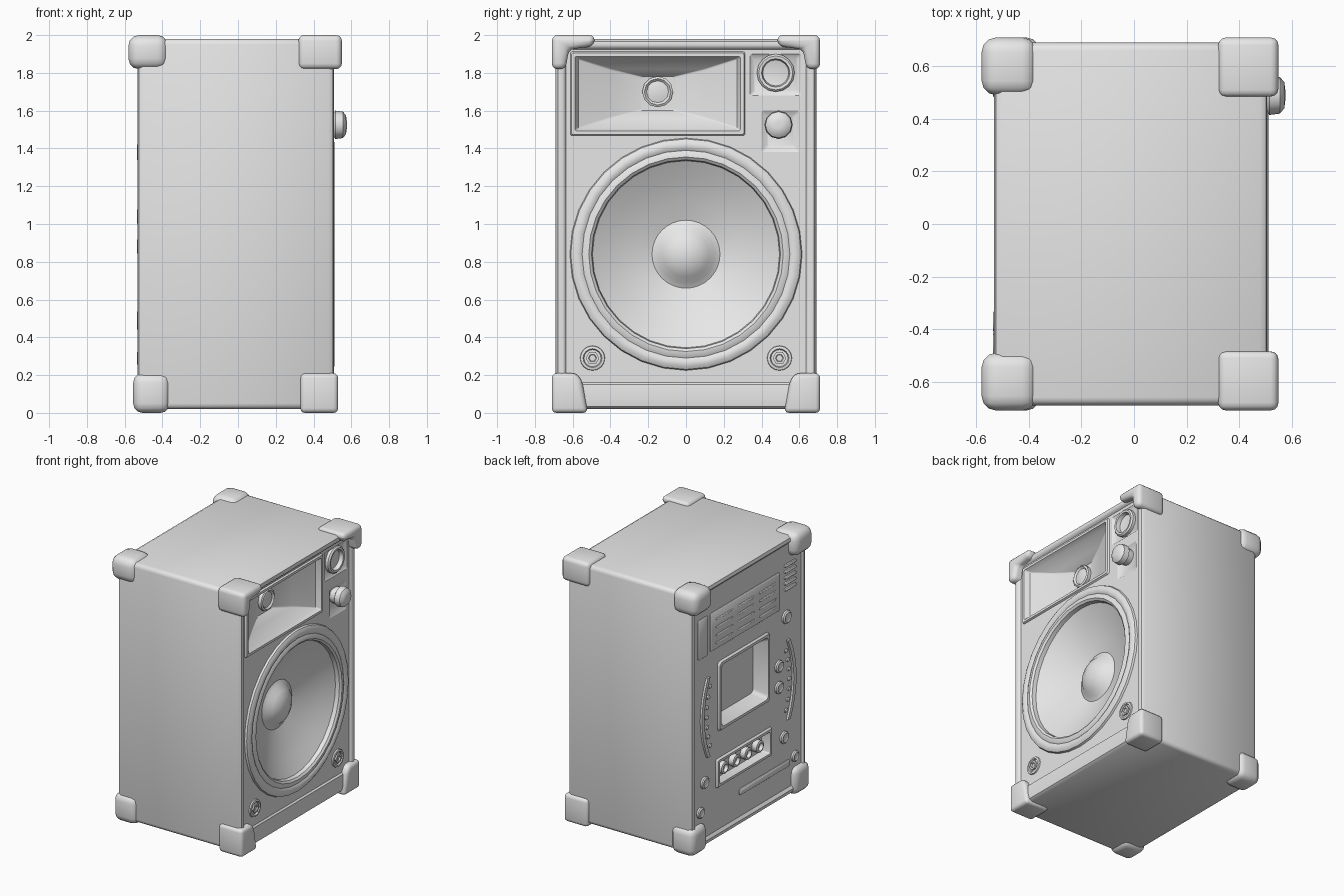
import bpy, bmesh, math
from mathutils import Vector

if "Cube" in bpy.data.objects:
    bpy.data.objects.remove(bpy.data.objects["Cube"])

grey = bpy.data.materials.new("light_grey")
grey.diffuse_color = (0.8, 0.8, 0.8, 1)
grey.use_nodes = True
grey.node_tree.nodes["Principled BSDF"].inputs["Base Color"].default_value = grey.diffuse_color


def finish(name, bm, facing=0, angle=40):
    bmesh.ops.recalc_face_normals(bm, faces=bm.faces)
    if facing and sum(f.normal.x * f.calc_area() for f in bm.faces) * facing < 0:
        bmesh.ops.reverse_faces(bm, faces=bm.faces)
    me = bpy.data.meshes.new(name)
    bm.to_mesh(me)
    bm.free()
    me.materials.append(grey)
    me.shade_smooth()
    me.set_sharp_from_angle(angle=math.radians(angle))
    ob = bpy.data.objects.new(name, me)
    bpy.context.collection.objects.link(ob)
    return ob


def rect(x, y0, y1, z0, z1, r=0.02, n=3):
    """Rounded rectangle loop in the yz plane."""
    pts = []
    for i, (cy, cz) in enumerate([(y1 - r, z1 - r), (y0 + r, z1 - r),
                                  (y0 + r, z0 + r), (y1 - r, z0 + r)]):
        for k in range(n + 1):
            a = math.pi / 2 * (i + k / n)
            pts.append(Vector((x, cy + r * math.cos(a), cz + r * math.sin(a))))
    return pts


def circle(x, y, z, r, n):
    return [Vector((x, y + r * math.cos(2 * math.pi * k / n),
                    z + r * math.sin(2 * math.pi * k / n))) for k in range(n)]


def loft(name, loops, facing=0, cap=True, angle=40):
    bm = bmesh.new()
    rows = [[bm.verts.new(p) for p in lp] for lp in loops]
    for a, b in zip(rows, rows[1:]):
        for i in range(len(a)):
            j = (i + 1) % len(a)
            bm.faces.new((a[i], a[j], b[j], b[i]))
    if cap:
        bm.faces.new(rows[-1])
    return finish(name, bm, facing, angle)


def lathe(name, y, z, profile, n=24, facing=1):
    """Turned part around an x-directed axis; profile holds (radius, x)."""
    return loft(name, [circle(x, y, z, r, n) for r, x in profile], facing)


def plate(name, loops, facing):
    """Flat panel: first loop is the outline, the others are holes."""
    bm = bmesh.new()
    edges = []
    for lp in loops:
        vs = [bm.verts.new(p) for p in lp]
        edges += [bm.edges.new((vs[i - 1], vs[i])) for i in range(len(vs))]
    bmesh.ops.triangle_fill(bm, edges=edges, use_beauty=True, normal=(facing, 0, 0))
    return finish(name, bm, facing)


def block(name, y0, y1, z0, z1, xa, xb, facing, r=0.015, b=0.006):
    """Raised or sunken block with a softened outer edge."""
    s = 1 if xb > xa else -1
    return loft(name, [rect(xa, y0, y1, z0, z1, r), rect(xb - s * b, y0, y1, z0, z1, r),
                       rect(xb, y0 + b, y1 - b, z0 + b, z1 - b, r)], facing)


# Cabinet shell with a rounded rim at front and back
shell = [(0.485, .635, .16, 1.925), (0.497, .64, .15, 1.932), (0.507, .655, .075, 1.947),
         (0.502, .677, .035, 1.967), (0.48, .69, .02, 1.98), (-0.50, .69, .02, 1.98),
         (-0.525, .677, .033, 1.967), (-0.532, .655, .06, 1.945), (-0.515, .64, .08, 1.925)]
loft("cabinet_shell", [rect(x, -w, w, a, b, .03) for x, w, a, b in shell], cap=False)

# Front baffle with openings for woofer, horn and small recesses
BX = 0.485
HORN = (-.60, .30, 1.48, 1.90)
PORT = (.34, .61, 1.68, 1.90)
DIAL = (.40, .60, 1.38, 1.60)
plate("front_baffle", [rect(BX, -.635, .635, .16, 1.925, .03),
                       circle(BX, 0, .84, .55, 32), rect(BX, *HORN, .01),
                       rect(BX, *PORT, .01), rect(BX, *DIAL, .01)], 1)

# Woofer: surround ring, cone and dust cap
lathe("woofer", 0, .84, [(.615, BX), (.61, .50), (.59, .512), (.565, .512), (.55, .502),
                         (.535, .51), (.515, .512), (.50, .50), (.495, .47), (.40, .415),
                         (.28, .36), (.18, .325), (.15, .34), (.12, .37), (.07, .395),
                         (.025, .405)], 32)


# Horn flare and throat
def inset(box, x, dy, dz, r=.01):
    y0, y1, z0, z1 = box
    return rect(x, y0 + dy, y1 - dy, z0 + dz, z1 - dz, r)


loft("horn_flare", [inset(HORN, BX, -.012, -.012), inset(HORN, .498, -.006, -.006),
                    inset(HORN, .498, .012, .012), inset(HORN, .46, .03, .025),
                    inset(HORN, .39, .2, .08), inset(HORN, .33, .36, .12)], 1, angle=30)
lathe("horn_throat", -.15, 1.70, [(.082, .32), (.082, .355), (.07, .362),
                                  (.058, .35), (.03, .356)], 12)

# Port and dial recesses on the upper corner
loft("port_recess", [inset(PORT, BX, 0, 0), inset(PORT, .468, .02, .02)], 1)
lathe("port_ring", .475, 1.80, [(.10, .465), (.10, .49), (.09, .50), (.075, .498),
                                (.065, .45), (.02, .44)], 16)
loft("dial_recess", [inset(DIAL, BX, 0, 0), inset(DIAL, .465, .03, .03)], 1)
lathe("dial_knob", .49, 1.525, [(.06, .46), (.06, .505), (.075, .515), (.07, .555),
                                (.05, .572), (.02, .576)], 12)

# Baffle bolts with hexagonal heads
for s in (-1, 1):
    lathe("bolt_washer", s * .495, .29, [(.066, BX), (.064, .495), (.05, .498), (.045, .488),
                                         (.02, .488)], 16)
    lathe("bolt_head", s * .495, .29, [(.036, .486), (.036, .499), (.022, .50), (.018, .49)], 6)


# Corner protectors, mirrored left and right
def corner(name, pts, x0, x1, width):
    for s in (-1, 1):
        bm = bmesh.new()
        a = [bm.verts.new((x0, s * y, z)) for y, z in pts]
        b = [bm.verts.new((x1, s * y, z)) for y, z in pts]
        bm.faces.new(a)
        bm.faces.new(b)
        for i in range(len(a)):
            bm.faces.new((a[i - 1], a[i], b[i], b[i - 1]))
        bmesh.ops.recalc_face_normals(bm, faces=bm.faces)
        bmesh.ops.bevel(bm, geom=bm.edges[:], offset=width, segments=3, profile=.5,
                        affect='EDGES', clamp_overlap=True)
        finish(name, bm, angle=50)


corner("top_front_corner", [(.71, 2.0), (.48, 2.0), (.49, 1.94), (.62, 1.925),
                            (.637, 1.82), (.71, 1.82)], .32, .55, .03)
corner("top_back_corner", [(.71, 2.0), (.49, 2.0), (.49, 1.82), (.71, 1.82)], -.58, -.37, .055)
corner("bottom_front_corner", [(.71, 0), (.52, 0), (.55, .17), (.58, .21), (.71, .21)],
       .33, .53, .04)
corner("bottom_back_corner", [(.71, 0), (.52, 0), (.52, .21), (.71, .21)], -.555, -.36, .05)

# Back panel with a sunken window and a socket bay
PX = -0.515
WINDOW = (-.24, .34, .84, 1.33)
BAY = (-.26, .36, .42, .60)
plate("back_panel", [rect(PX, -.64, .64, .08, 1.925, .03), rect(PX, *WINDOW, .03),
                     rect(PX, *BAY, .02)], -1)
loft("back_window", [inset(WINDOW, PX, -.02, -.02, .03), inset(WINDOW, -.53, -.01, -.01, .03),
                     inset(WINDOW, -.53, .01, .01, .03), inset(WINDOW, -.43, .05, .05, .03)], -1)
loft("socket_bay", [inset(BAY, PX, -.02, -.02), inset(BAY, -.53, -.01, -.01),
                    inset(BAY, -.53, .008, .008), inset(BAY, -.47, .03, .02)], -1)
for i in range(4):
    lathe("bay_socket", -.16 + i * .14, .51, [(.045, -.47), (.045, -.51), (.03, -.515),
                                              (.025, -.49)], 12, -1)

# Upper back plate with vent ribs, and a side grille
block("upper_plate", -.38, .45, 1.46, 1.75, PX, -.525, -1)
for row in range(4):
    for col in range(3):
        y = -.33 + col * .26
        block("vent_rib", y, y + .2, 1.50 + row * .06, 1.515 + row * .06, -.52, -.53, -1, .005, .003)
for i in range(5):
    block("grille_rib", -.57, -.44, 1.58 + i * .045, 1.60 + i * .045, PX, -.53, -1, .006, .004)
block("lower_trim", -.50, .10, .24, .29, PX, -.526, -1)
block("side_plate", .48, .60, 1.45, 1.75, PX, -.526, -1)

# Curved guide bars with tick studs
for s, zc in ((1, .98), (-1, .90)):
    path = []
    for k in range(9):
        t = k / 4 - 1
        path.append((s * (.55 - .07 * t * t), zc + .30 * t))
    bar = [[Vector((PX + dx, y + dy, z)) for dx, dy in
            ((.01, -.016), (-.015, -.016), (-.015, .016), (.01, .016))] for y, z in path]
    loft("guide_bar", bar, 0)
    for y, z in path[1:-1]:
        y -= s * .055
        block("guide_stud", y - .015, y + .015, z - .012, z + .012, PX, -.53, -1, .006, .004)

# Back knobs and screws
for y, z, r in ((-.37, 1.04, .045), (-.37, .88, .045), (-.46, 1.38, .05),
                (-.43, .48, .045), (.52, .50, .045), (.57, .29, .04), (-.56, .29, .04)):
    lathe("back_knob", y, z, [(r, PX), (r, -.528), (r * .75, -.536), (r * .5, -.53),
                              (r * .3, -.53)], 12, -1)
